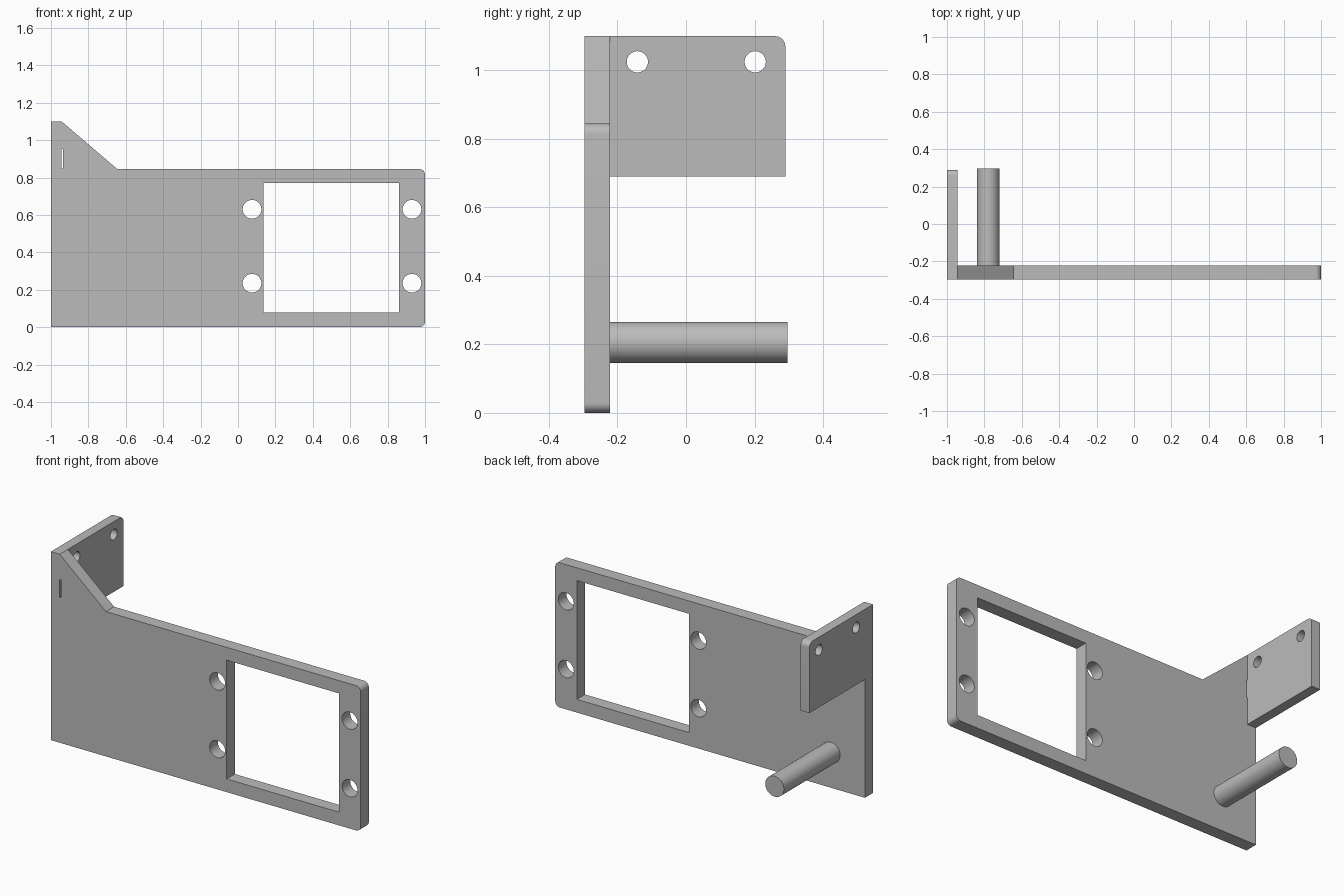
import bpy
import bmesh
import math
from mathutils import Matrix, Vector

cube = bpy.data.objects.get("Cube")
if cube:
    bpy.data.objects.remove(cube, do_unlink=True)

grey = bpy.data.materials.new("plain grey")
grey.use_nodes = True
grey.diffuse_color = (0.5, 0.5, 0.5, 1)
grey.node_tree.nodes["Principled BSDF"].inputs["Base Color"].default_value = (0.5, 0.5, 0.5, 1)

FRONT, PLATE_BACK, BACK = -0.297, -0.222, 0.297
LEFT, FLANGE_IN = -1.0, -0.943
TOP, PLATE_TOP = 1.1, 0.845


def circle(u, v, r, n=48):
    return [(u + r * math.cos(2 * math.pi * i / n), v + r * math.sin(2 * math.pi * i / n)) for i in range(n)]


def rect(u0, u1, v0, v1):
    return [(u0, v0), (u1, v0), (u1, v1), (u0, v1)]


def arc(u, v, r, start, n=8):
    """Quarter circle starting at an angle in degrees."""
    angles = [math.radians(start + 90 * i / n) for i in range(n + 1)]
    return [(u + r * math.cos(a), v + r * math.sin(a)) for a in angles]


def prism(name, outline, axis, a, b):
    """Extrude an outline (x,z or y,z) along y or x from a to b."""
    bm = bmesh.new()
    place = (lambda u, v: (u, a, v)) if axis == "y" else (lambda u, v: (a, u, v))
    face = bm.faces.new([bm.verts.new(place(u, v)) for u, v in outline])
    step = Vector((0, b - a, 0)) if axis == "y" else Vector((b - a, 0, 0))
    new = bmesh.ops.extrude_face_region(bm, geom=[face])["geom"]
    bmesh.ops.translate(bm, vec=step, verts=[g for g in new if isinstance(g, bmesh.types.BMVert)])
    bmesh.ops.recalc_face_normals(bm, faces=bm.faces)
    mesh = bpy.data.meshes.new(name)
    bm.to_mesh(mesh)
    bm.free()
    mesh.materials.append(grey)
    obj = bpy.data.objects.new(name, mesh)
    bpy.context.collection.objects.link(obj)
    return obj


def combine(obj, other, operation):
    """Apply a boolean and drop the helper object."""
    mod = obj.modifiers.new("boolean", "BOOLEAN")
    mod.operation, mod.solver, mod.object = operation, "EXACT", other
    bpy.context.view_layer.objects.active = obj
    bpy.ops.object.modifier_apply(modifier=mod.name)
    bpy.data.objects.remove(other, do_unlink=True)


def smooth(obj):
    bpy.ops.object.select_all(action="DESELECT")
    obj.select_set(True)
    bpy.context.view_layer.objects.active = obj
    bpy.ops.object.shade_smooth_by_angle(angle=math.radians(30))


# Front plate with sloped gusset and two rounded corners
R = 0.03
outline = [(LEFT, 0)] + arc(1 - R, R, R, 270) + arc(1 - R, PLATE_TOP - R, R, 0)
outline += [(-0.645, PLATE_TOP), (FLANGE_IN, TOP), (LEFT, TOP)]
bracket = prism("bracket", outline, "y", FRONT, PLATE_BACK)

# Side mounting flange
flange_back = 0.29
flange = [(FRONT, 0.69), (flange_back, 0.69)] + arc(flange_back - R, TOP - R, R, 0) + [(FRONT, TOP)]
combine(bracket, prism("flange", flange, "x", LEFT, FLANGE_IN), "UNION")

# Window, narrow slit and screw holes in the plate
cuts = [rect(0.135, 0.86, 0.077, 0.77), rect(FLANGE_IN, -0.936, 0.848, 0.952)]
cuts += [circle(x, z, 0.05) for x in (0.075, 0.93) for z in (0.235, 0.63)]
for cut in cuts:
    combine(bracket, prism("plate_cutter", cut, "y", FRONT - 0.1, PLATE_BACK + 0.1), "DIFFERENCE")

# Screw holes in the flange
for y in (-0.142, 0.202):
    combine(bracket, prism("flange_cutter", circle(y, 1.025, 0.031), "x", LEFT - 0.1, FLANGE_IN + 0.1), "DIFFERENCE")
smooth(bracket)

# Support peg on the back of the plate
smooth(prism("support_peg", circle(-0.78, 0.206, 0.06), "y", PLATE_BACK - 0.01, BACK))
